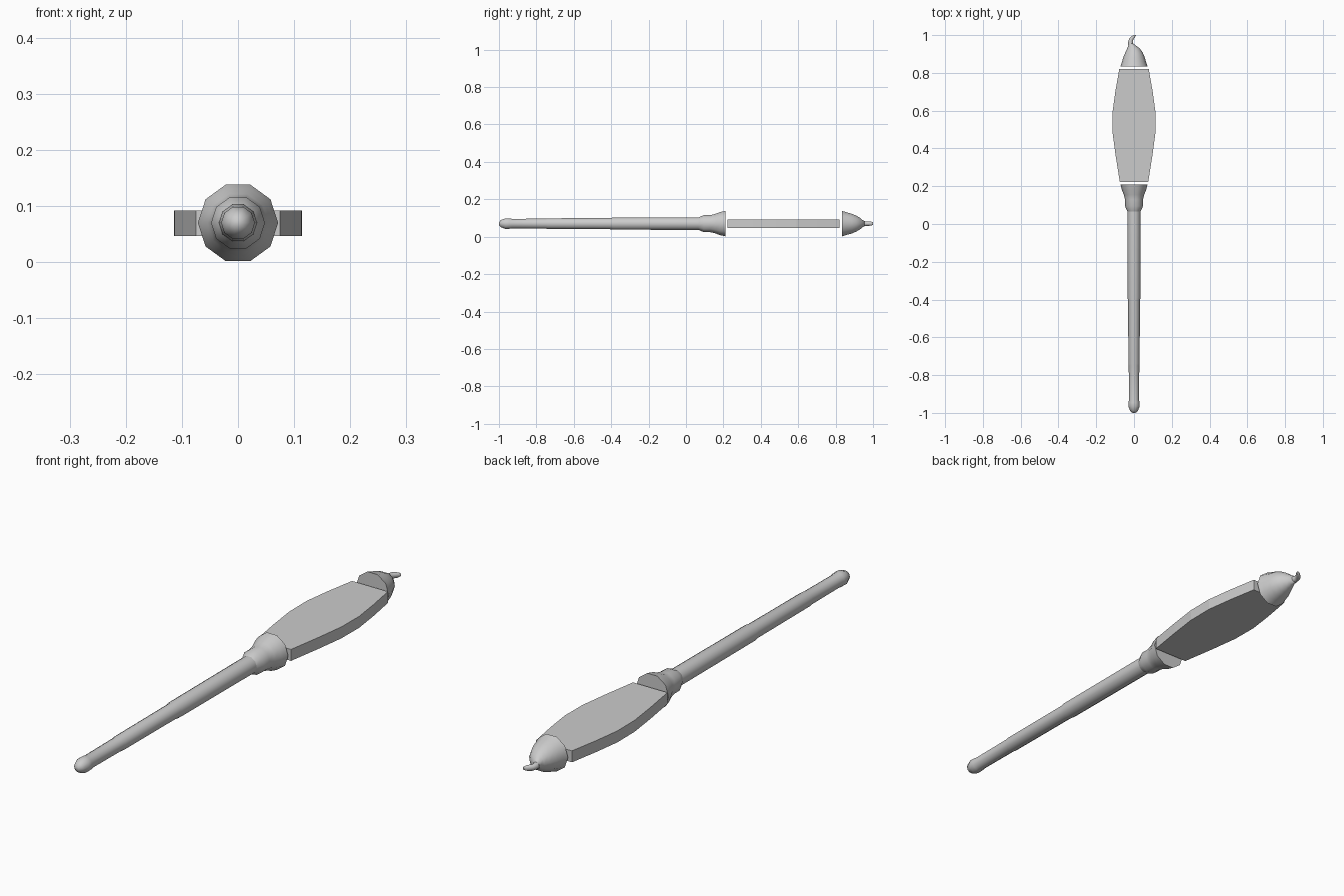
import bpy, bmesh, math
from mathutils import Vector

if "Cube" in bpy.data.objects:
    bpy.data.objects.remove(bpy.data.objects["Cube"])

ZC = 0.07      # height of the long axis
SIDES = 10

grey = bpy.data.materials.new("plain grey")
grey.diffuse_color = (0.6, 0.6, 0.6, 1)
grey.use_nodes = True
grey.node_tree.nodes["Principled BSDF"].inputs["Base Color"].default_value = grey.diffuse_color


def finish(name, bm, angle):
    bmesh.ops.recalc_face_normals(bm, faces=bm.faces)
    me = bpy.data.meshes.new(name)
    bm.to_mesh(me)
    bm.free()
    ob = bpy.data.objects.new(name, me)
    bpy.context.collection.objects.link(ob)
    me.materials.append(grey)
    bpy.ops.object.select_all(action='DESELECT')
    ob.select_set(True)
    bpy.context.view_layer.objects.active = ob
    bpy.ops.object.shade_smooth_by_angle(angle=math.radians(angle))
    return ob


def lathe(name, rings):
    """Ten-sided turned part along y; each ring is (y, radius, x offset)."""
    bm = bmesh.new()
    loops = []
    for y, r, dx in rings:
        loops.append([bm.verts.new((dx + r * math.cos(a), y, ZC + r * math.sin(a)))
                      for a in (2 * math.pi * i / SIDES for i in range(SIDES))])
    for a, b in zip(loops, loops[1:]):
        for i in range(SIDES):
            j = (i + 1) % SIDES
            bm.faces.new((a[i], a[j], b[j], b[i]))
    bm.faces.new(loops[0])
    bm.faces.new(loops[-1])
    return finish(name, bm, 50)


# long handle with rounded end
lathe("handle", [(-1.0, 0.008, 0), (-0.99, 0.02, 0), (-0.965, 0.03, 0), (-0.945, 0.029, 0),
                 (-0.93, 0.027, 0), (-0.75, 0.028, 0), (-0.74, 0.030, 0), (-0.41, 0.031, 0),
                 (-0.39, 0.034, 0), (0.08, 0.035, 0)])

# flared collar
lathe("collar", [(0.065, 0.034, 0), (0.095, 0.048, 0), (0.13, 0.048, 0),
                 (0.155, 0.054, 0), (0.18, 0.064, 0), (0.21, 0.0715, 0)])

# domed end cap
lathe("end_cap", [(0.835, 0.0715, 0), (0.86, 0.063, 0), (0.885, 0.056, 0), (0.91, 0.045, 0),
                  (0.93, 0.033, -0.003), (0.943, 0.021, -0.009), (0.955, 0.014, -0.018)])

# small bent hook on the cap
lathe("hook", [(0.945, 0.015, -0.015), (0.965, 0.012, -0.019), (0.98, 0.012, -0.014),
               (0.992, 0.011, -0.004), (1.0, 0.007, 0.003)])

# flat faceted body
half = [(0.075, 0.222), (0.097, 0.36), (0.113, 0.48), (0.114, 0.59), (0.099, 0.7), (0.078, 0.82)]
outline = half + [(-x, y) for x, y in reversed(half)]
bm = bmesh.new()
base = bm.faces.new([bm.verts.new((x, y, 0.047)) for x, y in outline])
ext = bmesh.ops.extrude_face_region(bm, geom=[base])
bmesh.ops.translate(bm, vec=Vector((0, 0, 0.045)),
                    verts=[v for v in ext["geom"] if isinstance(v, bmesh.types.BMVert)])
finish("body", bm, 1)
